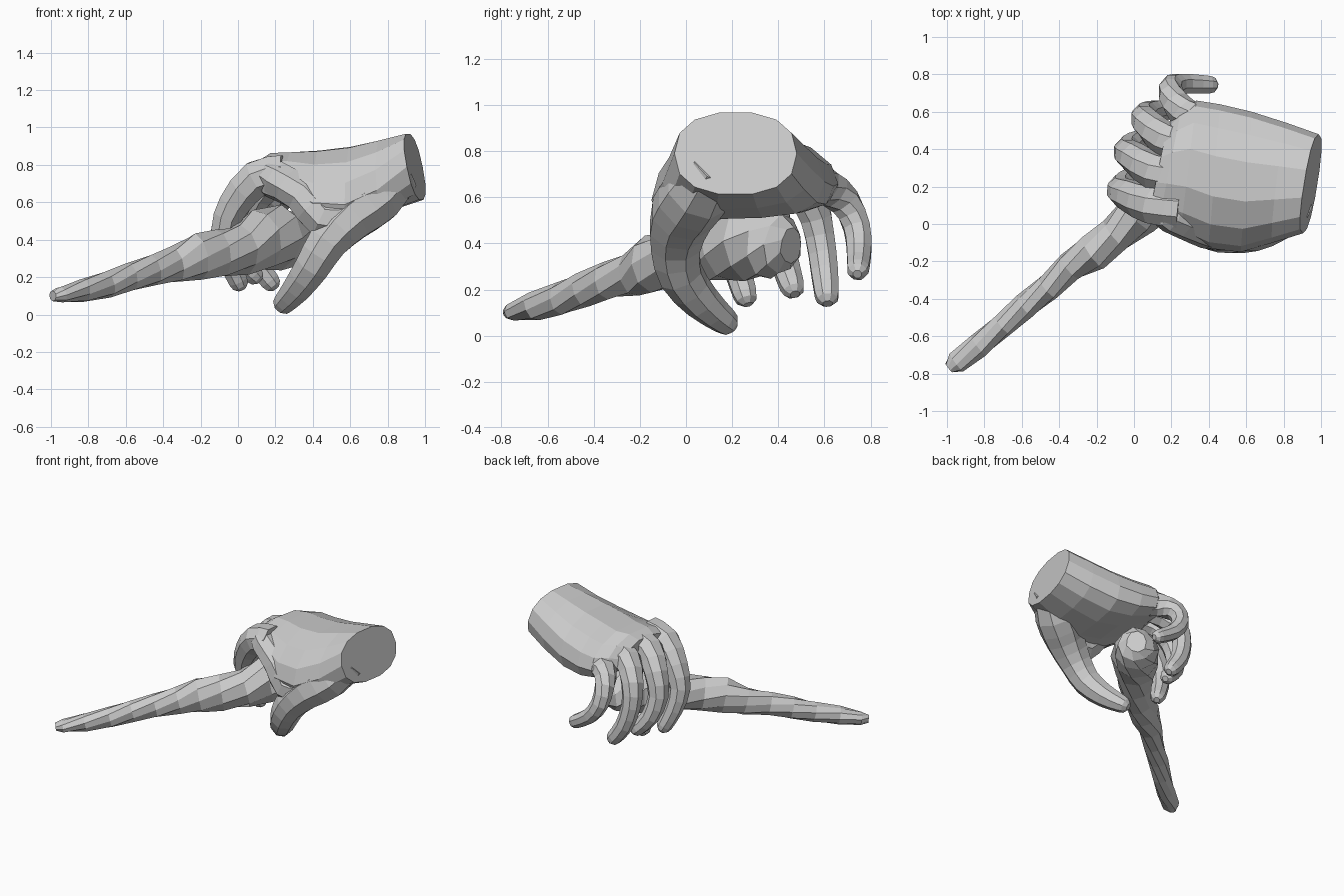
import bpy, bmesh, math, random
from mathutils import Vector
random.seed(4)


def mesh_object(name, rings):
    """Loft equal-sized rings of points into a closed flat-faced mesh."""
    n = len(rings[0])
    verts = [tuple(p) for r in rings for p in r]
    faces = [tuple(reversed(range(n)))]
    for i in range(len(rings) - 1):
        for j in range(n):
            k = (j + 1) % n
            faces.append((i*n + j, i*n + k, (i+1)*n + k, (i+1)*n + j))
    faces.append(tuple(range((len(rings) - 1)*n, len(rings)*n)))
    me = bpy.data.meshes.new(name)
    me.from_pydata(verts, [], faces)
    ob = bpy.data.objects.new(name, me)
    bpy.context.collection.objects.link(ob)
    # consistent outward normals
    bm = bmesh.new()
    bm.from_mesh(me)
    bmesh.ops.recalc_face_normals(bm, faces=bm.faces)
    bm.to_mesh(me)
    bm.free()
    return ob


def smooth_path(pts):
    """Insert a Catmull-Rom midpoint in each span."""
    out = []
    for i in range(len(pts) - 1):
        p0, p1, p2 = pts[max(i-1, 0)], pts[i], pts[i+1]
        p3 = pts[min(i+2, len(pts) - 1)]
        out.append(p1)
        out.append(tuple((-a + 9*b + 9*c - d)/16 for a, b, c, d in zip(p0, p1, p2, p3)))
    return out + [pts[-1]]


def tube(name, pts, ref, sides=8, twist=0.0, jitter=0.0):
    """Tapered limb; each point is x, y, z, side radius, up radius."""
    rings = []
    for i, p in enumerate(pts):
        a, b = pts[max(i-1, 0)], pts[min(i+1, len(pts) - 1)]
        d = (Vector(b[:3]) - Vector(a[:3])).normalized()
        s = d.cross(Vector(ref)).normalized()
        u = s.cross(d)
        ring = []
        for j in range(sides):
            t = 2*math.pi*(j + 0.5)/sides + twist*i
            k = 1 + random.uniform(-jitter, jitter)
            ring.append(Vector(p[:3]) + s*(p[3]*k*math.cos(t)) + u*(p[4]*k*math.sin(t)))
        rings.append(ring)
    return mesh_object(name, rings)


def finger(name, pts):
    pts = smooth_path([(x, y, z, r, r) for x, y, z, r in pts])
    # rounded fingertip
    a, b = Vector(pts[-2][:3]), Vector(pts[-1][:3])
    d = (b - a).normalized()
    r = pts[-1][3]
    for f, s in ((0.55, 0.85), (0.95, 0.4)):
        pts.append((*(b + d*r*f), r*s, r*s))
    return tube(name, pts, (0, 1, 0))


# palm and wrist: x, y min, y max, z min, z max, thumb-side drop, little-finger drop, shear y, shear z
sections = [
    (0.945, -0.05, 0.48, 0.61, 0.97, 0.0, 0.0, 0.16, -0.20),
    (0.78, -0.10, 0.54, 0.55, 0.94, 0.08, 0.02, 0.12, -0.10),
    (0.60, -0.15, 0.60, 0.51, 0.905, 0.12, 0.04, 0.08, 0.0),
    (0.43, -0.13, 0.64, 0.53, 0.885, 0.11, 0.06, 0.08, 0.0),
    (0.29, -0.06, 0.66, 0.58, 0.875, 0.06, 0.07, 0.12, 0.0),
    (0.19, 0.0, 0.60, 0.63, 0.87, 0.05, 0.08, 0.20, 0.0),
    (0.13, 0.05, 0.53, 0.68, 0.83, 0.03, 0.08, 0.20, 0.0)]
rings = []
for x, y0, y1, z0, z1, d0, d1, sy, sz in sections:
    yc, zc, ring = (y0 + y1)/2, (z0 + z1)/2, []
    for j in range(14):
        t = 2*math.pi*j/14
        c, s = math.cos(t), math.sin(t)
        c, s = [math.copysign(abs(v)**0.85, v) for v in (c, s)]
        dy, dz = (y1 - y0)/2*c, (z1 - z0)/2*s
        drop = (d1 if c > 0 else d0)*c*c
        ring.append((x + sy*dy + sz*dz, yc + dy, zc + dz - drop))
    rings.append(ring)
hand = mesh_object("hand", rings)

# thumb, its web, and the four curled fingers
parts = [
    finger("thumb", [(0.87, 0.13, 0.75, 0.11), (0.74, 0.05, 0.625, 0.15), (0.60, -0.02, 0.52, 0.14),
                     (0.48, -0.045, 0.39, 0.115), (0.40, -0.02, 0.26, 0.10),
                     (0.32, 0.07, 0.145, 0.082), (0.25, 0.165, 0.065, 0.062)]),
    finger("thumb_web", [(0.58, -0.03, 0.52, 0.12), (0.45, -0.035, 0.52, 0.115),
                         (0.345, -0.01, 0.64, 0.105), (0.20, 0.05, 0.73, 0.10)]),
    finger("index_finger", [(0.24, 0.08, 0.75, 0.11), (0.10, 0.10, 0.725, 0.105),
                            (-0.02, 0.15, 0.59, 0.09), (-0.075, 0.18, 0.45, 0.074),
                            (-0.05, 0.22, 0.30, 0.064), (0.0, 0.255, 0.18, 0.055)]),
    finger("middle_finger", [(0.24, 0.25, 0.755, 0.105), (0.11, 0.28, 0.73, 0.10),
                             (0.0, 0.355, 0.61, 0.086), (-0.04, 0.39, 0.46, 0.072),
                             (0.0, 0.43, 0.31, 0.064), (0.08, 0.46, 0.215, 0.055)]),
    finger("ring_finger", [(0.29, 0.40, 0.73, 0.10), (0.17, 0.45, 0.70, 0.095),
                           (0.07, 0.54, 0.58, 0.08), (0.055, 0.58, 0.43, 0.068),
                           (0.10, 0.60, 0.28, 0.063), (0.17, 0.61, 0.18, 0.056)]),
    finger("little_finger", [(0.36, 0.54, 0.67, 0.095), (0.26, 0.60, 0.65, 0.085),
                             (0.20, 0.69, 0.58, 0.07), (0.205, 0.74, 0.47, 0.062),
                             (0.28, 0.75, 0.365, 0.057), (0.40, 0.745, 0.29, 0.05)])]
# merge the hand into one skin
for p in parts:
    m = hand.modifiers.new("join", 'BOOLEAN')
    m.operation, m.solver, m.object = 'UNION', 'EXACT', p
bpy.context.view_layer.update()
dg = bpy.context.evaluated_depsgraph_get()
merged = bpy.data.meshes.new_from_object(hand.evaluated_get(dg))
hand.modifiers.clear()
hand.data = merged
for p in parts:
    bpy.data.objects.remove(p)

# held tapering root with rough twisted facets
root = [(-0.99, -0.77, 0.10, 0.03, 0.028), (-0.95, -0.74, 0.105, 0.06, 0.043),
        (-0.83, -0.65, 0.13, 0.066, 0.062), (-0.70, -0.54, 0.16, 0.066, 0.072),
        (-0.58, -0.44, 0.20, 0.07, 0.078), (-0.46, -0.34, 0.235, 0.074, 0.082),
        (-0.34, -0.23, 0.27, 0.085, 0.095), (-0.22, -0.15, 0.31, 0.105, 0.125),
        (-0.10, -0.06, 0.325, 0.10, 0.13), (0.02, 0.05, 0.35, 0.12, 0.135),
        (0.12, 0.16, 0.40, 0.15, 0.165), (0.21, 0.27, 0.41, 0.165, 0.175),
        (0.28, 0.36, 0.40, 0.16, 0.16), (0.33, 0.42, 0.395, 0.125, 0.13),
        (0.36, 0.455, 0.39, 0.07, 0.08)]
tube("tapered_root", root, (0, 0, 1), sides=9, twist=math.pi/9, jitter=0.06)
